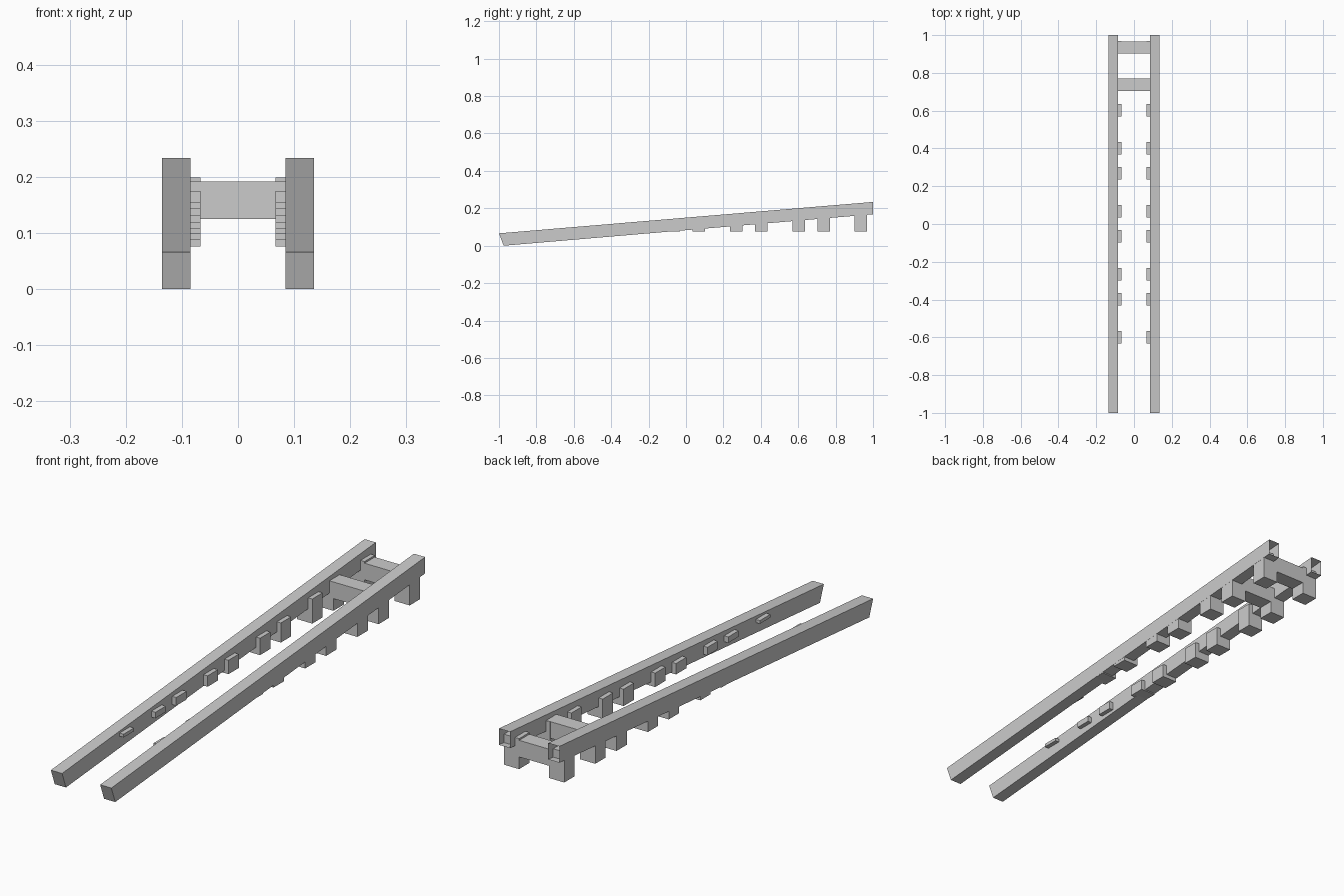
import bpy, bmesh

if "Cube" in bpy.data.objects:
    bpy.data.objects.remove(bpy.data.objects["Cube"])


def mesh_object(name, verts, faces):
    me = bpy.data.meshes.new(name)
    me.from_pydata(verts, [], faces)
    bm = bmesh.new()
    bm.from_mesh(me)
    bmesh.ops.recalc_face_normals(bm, faces=bm.faces)
    bm.to_mesh(me)
    bm.free()
    ob = bpy.data.objects.new(name, me)
    bpy.context.collection.objects.link(ob)
    return ob


def box(name, lo, hi):
    verts = [(x, y, z) for x in (lo[0], hi[0]) for y in (lo[1], hi[1]) for z in (lo[2], hi[2])]
    faces = [(0, 1, 3, 2), (4, 6, 7, 5), (0, 4, 5, 1), (2, 3, 7, 6), (0, 2, 6, 4), (1, 5, 7, 3)]
    return mesh_object(name, verts, faces)


def mirror_x(ob):
    ob.modifiers.new("mirror", 'MIRROR').use_axis[0] = True


# Sloping rails, with the high back end left open
profile = [(-1, 0.066), (-0.975, 0), (1, 0.168), (1, 0.234)]
verts = [(x, y, z) for x in (0.085, 0.135) for y, z in profile]
mirror_x(mesh_object("rail", verts, [(0, 1, 2, 3), (7, 6, 5, 4), (0, 4, 5, 1), (1, 5, 6, 2), (3, 7, 4, 0)]))

# Support posts: centre y and top z, all cut off at the same base height
posts = [(0.935, 0.199), (0.737, 0.19), (0.602, 0.175), (0.402, 0.155), (0.269, 0.144),
         (0.068, 0.132), (-0.065, 0.12), (-0.265, 0.109), (-0.398, 0.1), (-0.6, 0.089)]
for y, top in posts:
    mirror_x(box("post", (0.067, y - 0.033, 0.076), (0.1345, y + 0.033, top)))

# Cross bars between the two tallest pairs of posts
for y, _ in posts[:2]:
    box("cross_bar", (-0.088, y - 0.0325, 0.125), (0.088, y + 0.0325, 0.192))
